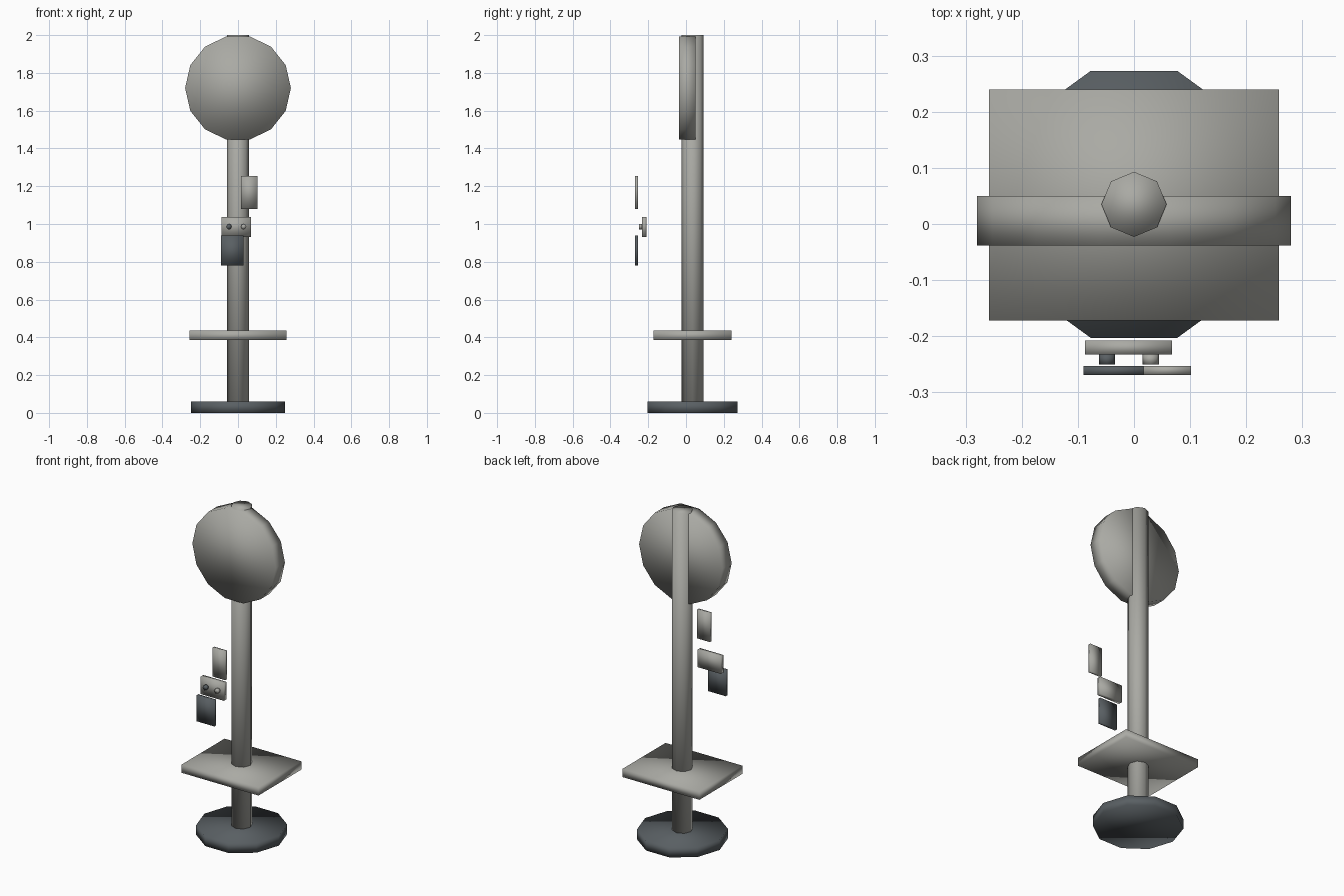
import bpy
import math

cube = bpy.data.objects.get("Cube")
if cube:
    bpy.data.objects.remove(cube, do_unlink=True)


def material(name, rgb):
    mat = bpy.data.materials.new(name)
    mat.use_nodes = True
    color = (*rgb, 1)
    mat.diffuse_color = color
    mat.node_tree.nodes["Principled BSDF"].inputs["Base Color"].default_value = color
    return mat


LIGHT = material("light_grey", (0.40, 0.40, 0.37))
DARK = material("dark_grey", (0.10, 0.115, 0.125))


def finish(name, mat):
    obj = bpy.context.object
    obj.name = name
    obj.data.materials.append(mat)
    bpy.ops.object.transform_apply(location=False, rotation=True, scale=True)
    bpy.ops.object.shade_smooth()
    return obj


def box(name, x, y, z, mat):
    """Box from (min, max) ranges on each axis."""
    spans = (x, y, z)
    bpy.ops.mesh.primitive_cube_add(size=1, location=[sum(s) / 2 for s in spans])
    bpy.context.object.scale = [s[1] - s[0] for s in spans]
    return finish(name, mat)


def prism(name, sides, radius, depth, center, mat, facing_front=False):
    """Regular prism with a corner on the x axis, upright or facing front."""
    bpy.ops.mesh.primitive_cylinder_add(vertices=sides, radius=radius, depth=depth)
    obj = bpy.context.object
    # Turn the first corner from +y onto +x
    obj.rotation_euler = (0, 0, math.pi / 2)
    bpy.ops.object.transform_apply(location=False, rotation=True, scale=False)
    if facing_front:
        obj.rotation_euler = (math.pi / 2, 0, 0)
    obj.location = center
    return finish(name, mat)


AXIS_Y = 0.035

# Stand: foot, pole, shelf and round sign
prism("base", 10, 0.25, 0.06, (0, AXIS_Y, 0.03), DARK)
prism("pole", 8, 0.058, 1.99, (0, AXIS_Y, 1.005), LIGHT)
box("shelf", (-0.258, 0.258), (-0.172, 0.24), (0.385, 0.435), LIGHT)
prism("round_sign", 14, 0.28, 0.088, (0, 0.006, 1.72), LIGHT, True)

# Small panels floating in front of the pole
box("control_box", (-0.087, 0.068), (-0.233, -0.208), (0.932, 1.038), LIGHT)
box("upper_panel", (0.017, 0.102), (-0.269, -0.253), (1.08, 1.255), LIGHT)
box("lower_panel", (-0.09, 0.03), (-0.269, -0.253), (0.78, 0.938), DARK)

# Control knobs
for name, x, mat in (("right_knob", -0.048, DARK), ("left_knob", 0.03, LIGHT)):
    prism(name, 8, 0.0145, 0.018, (x, -0.241, 0.986), mat, True)
